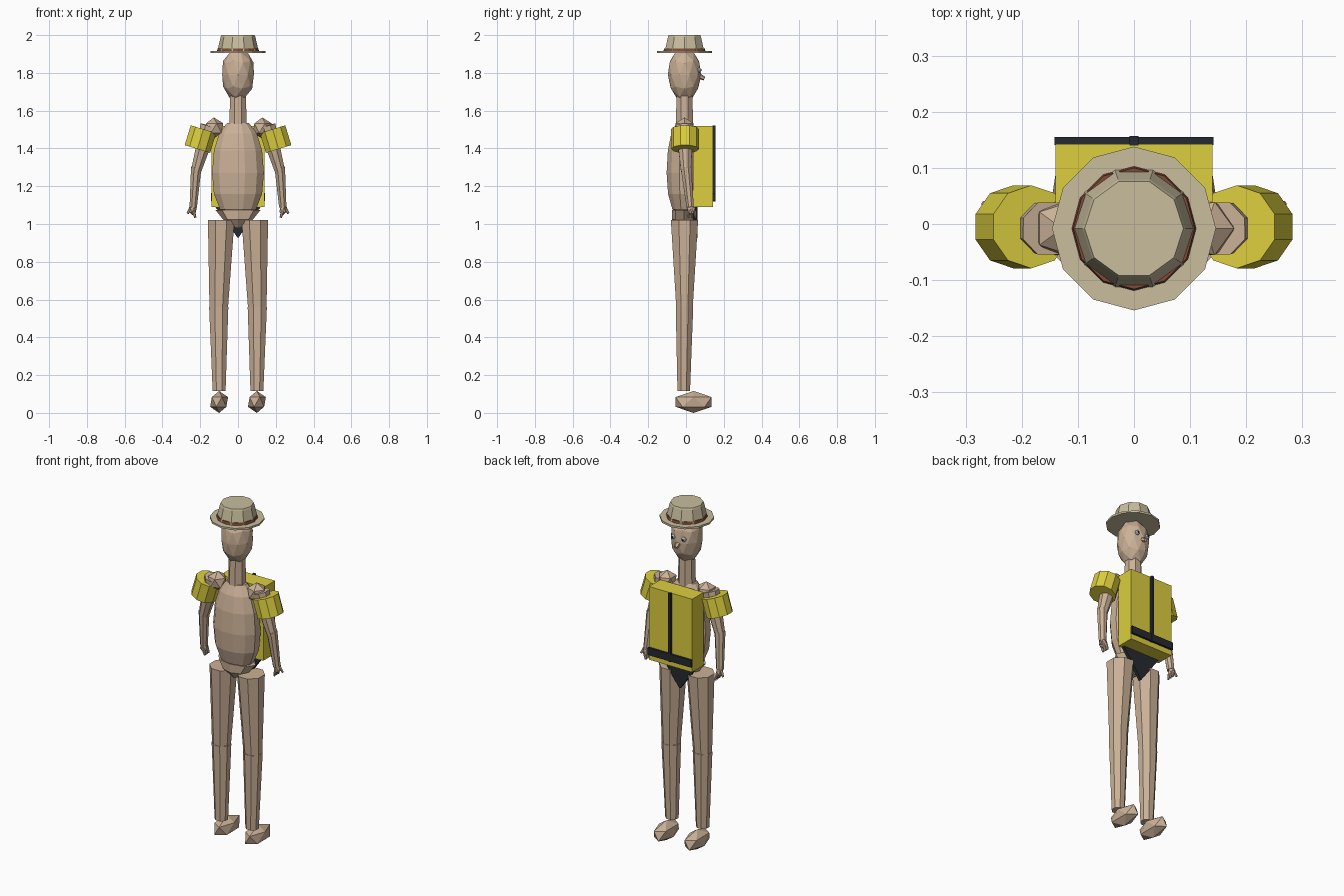
import bpy, math
from mathutils import Vector, Matrix

if "Cube" in bpy.data.objects:
    bpy.data.objects.remove(bpy.data.objects["Cube"])


def material(name, rgb):
    m = bpy.data.materials.new(name)
    m.diffuse_color = (*rgb, 1)
    m.use_nodes = True
    m.node_tree.nodes["Principled BSDF"].inputs["Base Color"].default_value = m.diffuse_color
    return m


SKIN = material("skin", (0.60, 0.44, 0.31))
YELLOW = material("yellow", (0.72, 0.62, 0.05))
BLACK = material("black", (0.02, 0.022, 0.028))
STRAW = material("straw", (0.58, 0.51, 0.34))
BROWN = material("brown", (0.22, 0.07, 0.035))
GREY = material("eye_grey", (0.45, 0.47, 0.5))


def make(name, verts, faces, mat):
    me = bpy.data.meshes.new(name)
    me.from_pydata(verts, [], faces)
    me.materials.append(mat)
    ob = bpy.data.objects.new(name, me)
    bpy.context.collection.objects.link(ob)
    return ob


def loft(name, rings, sides, mat, phase=0.0):
    """Rings are (x, y, z, rx, ry); stacked bottom to top and capped."""
    verts, n = [], sides
    for x, y, z, rx, ry in rings:
        for i in range(n):
            a = 2 * math.pi * i / n + phase
            verts.append((x + rx * math.cos(a), y + ry * math.sin(a), z))
    faces = [(k * n + i, k * n + (i + 1) % n, (k + 1) * n + (i + 1) % n, (k + 1) * n + i)
             for k in range(len(rings) - 1) for i in range(n)]
    faces += [tuple(reversed(range(n))), tuple(range(len(verts) - n, len(verts)))]
    return make(name, verts, faces, mat)


def limb(name, a, b, ra, rb, sides, mat):
    """Tapered prism from point a to point b."""
    a, b = Vector(a), Vector(b)
    ob = loft(name, [(0, 0, 0, ra, ra), (0, 0, (b - a).length, rb, rb)], sides, mat,
              math.pi / sides)
    rot = Vector((0, 0, 1)).rotation_difference((b - a).normalized()).to_matrix().to_4x4()
    ob.data.transform(Matrix.Translation(a) @ rot)
    return ob


def ball(name, loc, scale, mat, sub=1, rot=(0, 0, 0)):
    bpy.ops.mesh.primitive_ico_sphere_add(subdivisions=sub, radius=1, location=loc, rotation=rot)
    ob = bpy.context.object
    ob.name, ob.scale = name, scale
    ob.data.materials.append(mat)
    return ob


def box(name, x0, x1, y0, y1, z0, z1, mat):
    bpy.ops.mesh.primitive_cube_add(size=1, location=((x0 + x1) / 2, (y0 + y1) / 2, (z0 + z1) / 2))
    ob = bpy.context.object
    ob.name, ob.scale = name, (x1 - x0, y1 - y0, z1 - z0)
    ob.data.materials.append(mat)
    return ob


# Hat: brim, band, crown
C = -0.008
loft("hat_brim", [(0, C, 1.904, 0.146, 0.146), (0, C, 1.915, 0.146, 0.146)], 12, STRAW, math.pi / 2)
loft("hat_band", [(0, C, 1.914, 0.111, 0.111), (0, C, 1.93, 0.108, 0.108)], 12, BROWN, math.pi / 2)
loft("hat_crown", [(0, C, 1.912, 0.11, 0.11), (0, C, 1.99, 0.092, 0.092), (0, C, 2.0, 0.088, 0.088)],
     10, STRAW)

# Head, narrowing towards the chin, and neck
head = ball("head", (0, C, 1.79), (0.088, 0.088, 0.14), SKIN, 2)
for v in head.data.vertices:
    if v.co.z > 0:
        v.co.x *= 1 + 0.12 * v.co.z
        v.co.y *= 1 + 0.12 * v.co.z
loft("neck", [(0, C, 1.50, 0.05, 0.05), (0, C, 1.70, 0.045, 0.045)], 8, SKIN, math.pi / 8)

# Face looks towards +y
for s in (-1, 1):
    ball("eye", (0.034 * s, 0.068, 1.815), (0.014, 0.012, 0.014), GREY, 2)
    ball("pupil", (0.034 * s, 0.079, 1.815), (0.006, 0.005, 0.006), BLACK)
limb("nose", (0, 0.06, 1.787), (0, 0.098, 1.77), 0.017, 0.01, 6, SKIN)

# Torso and pelvis
loft("torso", [(0, -0.01, 1.05, 0.06, 0.04), (0, -0.01, 1.08, 0.10, 0.065),
               (0, -0.01, 1.16, 0.132, 0.088), (0, -0.01, 1.27, 0.142, 0.096),
               (0, -0.01, 1.39, 0.132, 0.089), (0, -0.01, 1.48, 0.103, 0.07),
               (0, -0.01, 1.535, 0.06, 0.042)], 12, SKIN, math.pi / 12)
loft("pelvis", [(0, -0.01, 0.98, 0.015, 0.03), (0, -0.01, 1.025, 0.08, 0.065),
                (0, -0.01, 1.075, 0.12, 0.065)], 8, SKIN)

# Pack with straps and hanging triangular flap
for s in (-1, 1):
    box("pack_half", min(0, 0.14 * s), max(0, 0.14 * s), 0.037, 0.143, 1.09, 1.52, YELLOW)
box("pack_vertical_strap", -0.008, 0.008, 0.14, 0.157, 1.12, 1.522, BLACK)
box("pack_horizontal_strap", -0.142, 0.142, 0.141, 0.155, 1.122, 1.165, BLACK)
flap = [(x, y, z) for y in (0.04, 0.06) for x, z in ((-0.12, 1.09), (0, 0.925), (0.12, 1.09))]
make("pack_flap", flap, [(0, 1, 2), (5, 4, 3), (1, 0, 3, 4), (2, 1, 4, 5), (0, 2, 5, 3)], BLACK)

# Arms and legs on both sides
for s in (-1, 1):
    ball("shoulder", (0.128 * s, C, 1.508), (0.056, 0.056, 0.056), SKIN)
    limb("upper_arm", (0.222 * s, 0.0, 1.28), (0.153 * s, C, 1.52), 0.029, 0.05, 8, SKIN)
    limb("arm_float", (0.215 * s, -0.005, 1.397), (0.183 * s, -0.005, 1.502), 0.074, 0.074, 10, YELLOW)
    limb("forearm", (0.237 * s, 0.022, 1.09), (0.221 * s, 0.0, 1.30), 0.021, 0.03, 8, SKIN)
    ball("hand", (0.238 * s, 0.028, 1.075), (0.021, 0.025, 0.03), SKIN)
    limb("thumb", (0.25 * s, 0.03, 1.085), (0.267 * s, 0.036, 1.055), 0.009, 0.006, 6, SKIN)
    for k in range(3):
        y = 0.012 + 0.018 * k
        limb("finger", (0.236 * s, y, 1.07), (0.226 * s, y + 0.003, 1.033), 0.009, 0.006, 6, SKIN)
    loft("thigh", [(0.102 * s, C, 0.555, 0.053, 0.047), (0.089 * s, C, 1.02, 0.076, 0.078)],
         8, SKIN, math.pi / 8)
    loft("shin", [(0.1 * s, -0.012, 0.115, 0.037, 0.036), (0.102 * s, C, 0.56, 0.055, 0.05)],
         8, SKIN, math.pi / 8)
    ball("foot", (0.1 * s, 0.04, 0.058), (0.053, 0.112, 0.058), SKIN, 1, (0, 0, 0))
